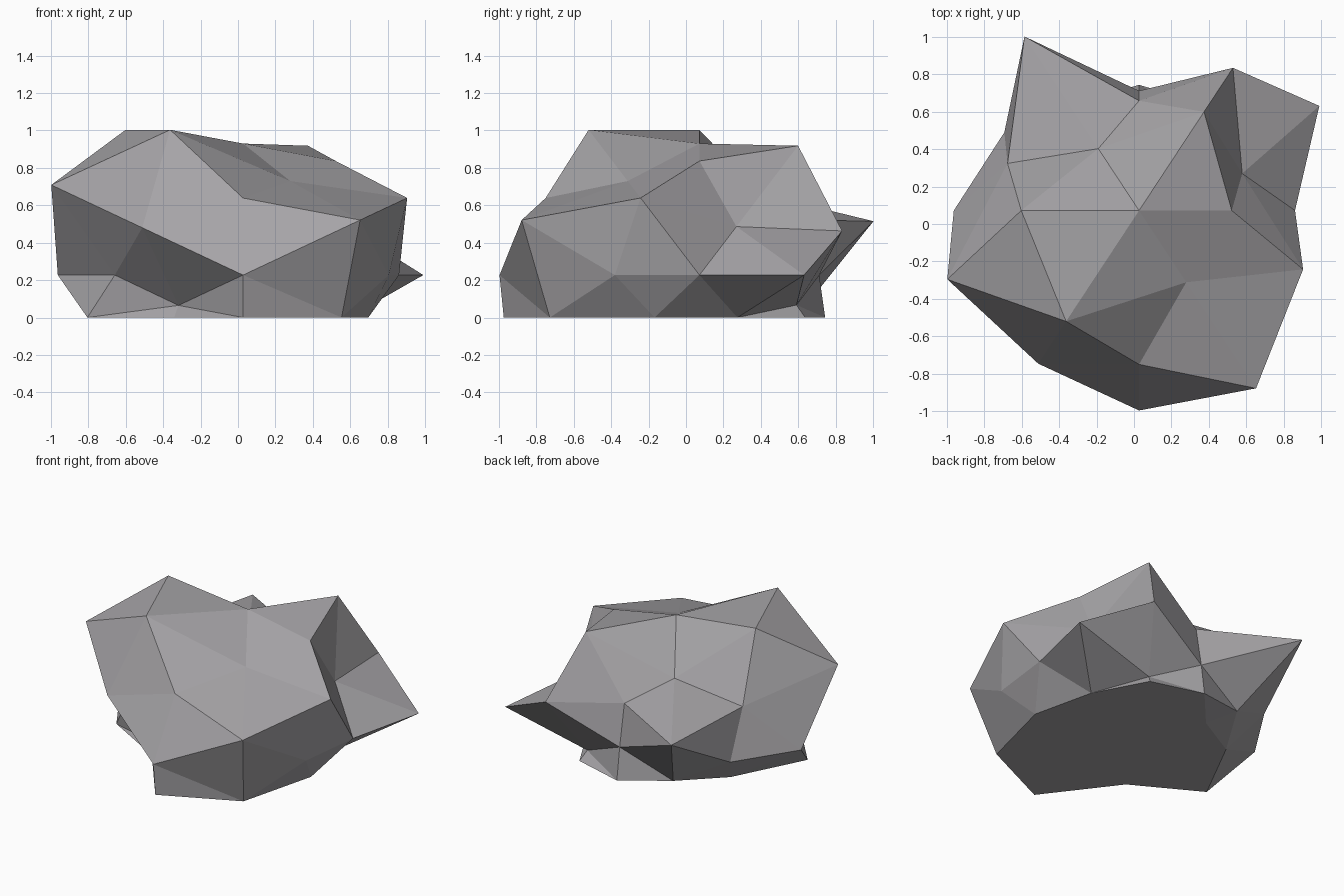
import bpy, bmesh, itertools
from mathutils import Vector

if "Cube" in bpy.data.objects:
    bpy.data.objects.remove(bpy.data.objects["Cube"])

# Radius of each point of a once-subdivided icosahedron, grouped by direction.
# Signs run over the non-zero components, + before -, last component fastest.
RADII = {
    # corners
    (.526, 0, .851): [.885, .7, 1.125, .7],
    (.851, .526, 0): [1.064, .86, .795, .757],
    (0, .851, .526): [.69, .79, .967, 1.23],
    # edge midpoints on the axes
    (1, 0, 0): [.783, .93],
    (0, 1, 0): [.64, 1.069],
    (0, 0, 1): [.868, .7],
    # other edge midpoints
    (.309, .5, .809): [1.055, 1.13, .767, .8, .662, .77, 1.185, 1.12],
    (.809, .309, .5): [.64, .657, 1.018, .777, .816, .666, 1.19, .966],
    (.5, .809, .309): [.943, .641, 1.175, .989, 1.15, .693, 1.012, .648],
}
CENTRE = Vector((.027, .072, .227))
STRETCH = Vector((1.065, 1, .81))

bm = bmesh.new()
radius = []
for direction, values in RADII.items():
    choices = [(1, -1) if c else (1,) for c in direction]
    for signs, r in zip(itertools.product(*choices), values):
        bm.verts.new(Vector(s * c for s, c in zip(signs, direction)).normalized())
        radius.append(r)
bm.verts.ensure_lookup_table()
points = list(zip(bm.verts, radius))

# Skin the ball of points, then push each one out and flatten the base
bmesh.ops.convex_hull(bm, input=bm.verts[:])
for v, r in points:
    v.co = CENTRE + v.co * STRETCH * r
    v.co.z = max(v.co.z, 0)
bmesh.ops.recalc_face_normals(bm, faces=bm.faces[:])

mesh = bpy.data.meshes.new("rock")
bm.to_mesh(mesh)
bm.free()

# Grey stone, flat shaded
stone = bpy.data.materials.new("grey stone")
stone.diffuse_color = (.38, .37, .385, 1)
stone.use_nodes = True
stone.node_tree.nodes["Principled BSDF"].inputs["Base Color"].default_value = stone.diffuse_color
mesh.materials.append(stone)
rock = bpy.data.objects.new("rock", mesh)
bpy.context.collection.objects.link(rock)
